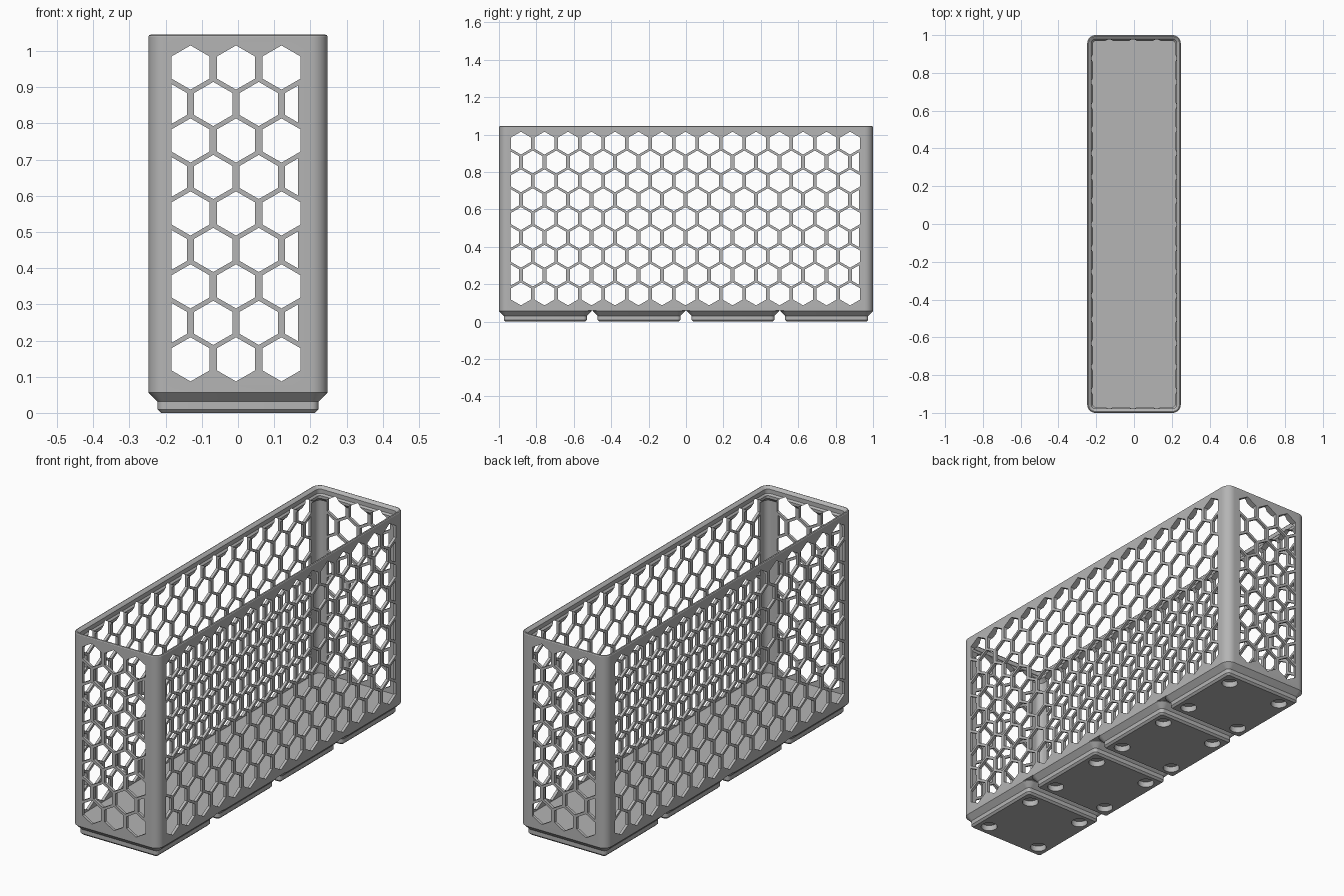
import bpy, bmesh, math
from mathutils import Matrix, Vector

cube = bpy.data.objects.get("Cube")
if cube:
    bpy.data.objects.remove(cube, do_unlink=True)

MM = 2 / 167.5                      # millimetres to model units
HALF_X, HALF_Y, CORNER = 20.75 * MM, 1.0, 3.75 * MM
PITCH = 42 * MM

grey = bpy.data.materials.new("plain grey")
grey.use_nodes = True
grey.diffuse_color = (0.46, 0.46, 0.46, 1)
grey.node_tree.nodes["Principled BSDF"].inputs["Base Color"].default_value = grey.diffuse_color


def make_object(name, bm):
    bmesh.ops.recalc_face_normals(bm, faces=bm.faces)
    mesh = bpy.data.meshes.new(name)
    bm.to_mesh(mesh)
    bm.free()
    mesh.materials.append(grey)
    obj = bpy.data.objects.new(name, mesh)
    bpy.context.collection.objects.link(obj)
    return obj


def rounded_ring(bm, hx, hy, radius, z, steps=8):
    verts = []
    for quarter, (sx, sy) in enumerate([(1, 1), (-1, 1), (-1, -1), (1, -1)]):
        for i in range(steps + 1):
            a = math.pi / 2 * (quarter + i / steps)
            verts.append(bm.verts.new((sx * (hx - radius) + radius * math.cos(a),
                                       sy * (hy - radius) + radius * math.sin(a), z)))
    return verts


def loft(bm, hx, hy, profile):
    """Rounded rectangles from (inset, z) pairs in mm, capped at both ends."""
    rings = [rounded_ring(bm, hx - d * MM, hy - d * MM, max(CORNER - d * MM, 0.6 * MM), z * MM)
             for d, z in profile]
    for low, high in zip(rings, rings[1:]):
        n = len(low)
        for i in range(n):
            j = (i + 1) % n
            bm.faces.new((low[i], low[j], high[j], high[i]))
    bm.faces.new(rings[0])
    bm.faces.new(rings[-1])


def cut(obj, *cutters):
    """Subtract the cutters, keep the result and drop the cutters."""
    for c in cutters:
        c.hide_render = True
        mod = obj.modifiers.new("cut", 'BOOLEAN')
        mod.operation, mod.solver, mod.object = 'DIFFERENCE', 'EXACT', c
    bpy.context.view_layer.update()
    result = bpy.data.meshes.new_from_object(obj.evaluated_get(bpy.context.evaluated_depsgraph_get()))
    obj.modifiers.clear()
    obj.data = result
    for c in cutters:
        bpy.data.objects.remove(c, do_unlink=True)


def shade(obj):
    bpy.ops.object.select_all(action='DESELECT')
    obj.select_set(True)
    bpy.context.view_layer.objects.active = obj
    bpy.ops.object.shade_smooth_by_angle(angle=math.radians(25))


def hex_cutter(name, count, centre, clip_low, clip_high, depth, along_x):
    """Staggered honeycomb prisms running straight through two opposite walls."""
    radius, step, rows, bottom, rise = 0.061, 0.1257, 9, 0.148, 0.1008
    half = radius * math.sqrt(3) / 2
    bm = bmesh.new()
    for row in range(rows):
        z = bottom + row * rise
        n = count + row % 2
        for k in range(n):
            c = centre + (k - (n - 1) / 2) * step
            low, high = c - half, c + half
            if row % 2:
                low, high = max(low, clip_low), min(high, clip_high)
            xs = [low] + ([c] if low < c < high else []) + [high]
            upper = [(x, radius - abs(x - c) / math.sqrt(3)) for x in xs]
            outline = [(x, z + h) for x, h in upper] + [(x, z - h) for x, h in reversed(upper)]
            ends = []
            for d in (-depth, depth):
                ends.append([bm.verts.new((d, u, v) if along_x else (u, d, v)) for u, v in outline])
            bm.faces.new(ends[0])
            bm.faces.new(ends[1])
            m = len(outline)
            for i in range(m):
                j = (i + 1) % m
                bm.faces.new((ends[0][i], ends[0][j], ends[1][j], ends[1][i]))
    return make_object(name, bm)


# Bin body: outer wall, stacking lip, inner wall and floor in one profile
bm = bmesh.new()
loft(bm, HALF_X, HALF_Y, [
    (0, 5), (0, 87.1), (0.2, 87.4), (0.6, 87.55), (0.95, 87.4),
    (1.9, 86.5), (1.9, 84.7), (2.6, 84), (2.6, 82.8), (1.2, 81.4), (1.2, 7)])
body = make_object("bin_body", bm)
cut(body,
    hex_cutter("end_holes", 3, -0.0055, -0.184, 0.166, 1.2, False),
    hex_cutter("side_holes", 15, -0.0025, -0.938, 0.925, 0.5, True))
shade(body)

# Four stepped feet with round magnet pockets
for k in range(4):
    y = (k - 1.5) * PITCH
    bm = bmesh.new()
    loft(bm, HALF_X, HALF_X, [(2.95, 0), (2.15, 0.8), (2.15, 2.6), (0, 4.75), (0, 5)])
    bmesh.ops.translate(bm, verts=bm.verts, vec=Vector((0, y, 0)))
    foot = make_object(f"foot_{k + 1}", bm)
    bm = bmesh.new()
    for sx in (-1, 1):
        for sy in (-1, 1):
            bmesh.ops.create_cone(bm, cap_ends=True, segments=32, radius1=3.25 * MM,
                                  radius2=3.25 * MM, depth=4.8 * MM,
                                  matrix=Matrix.Translation((sx * 13 * MM, y + sy * 13 * MM, 0)))
    cut(foot, make_object("magnet_pockets", bm))
    shade(foot)
